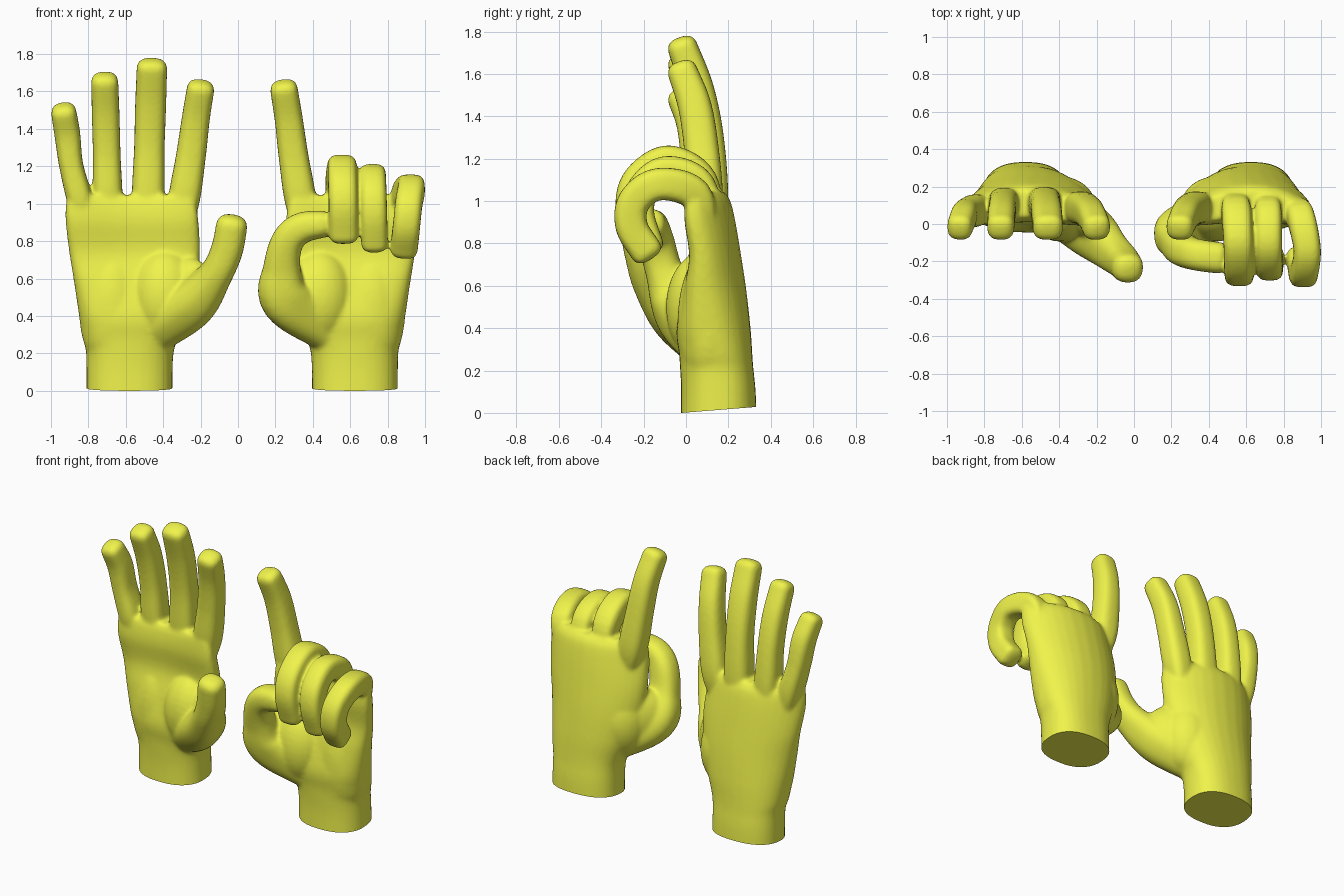
import bpy, bmesh, math
from mathutils import Vector, Matrix

if "Cube" in bpy.data.objects:
    bpy.data.objects.remove(bpy.data.objects["Cube"])

SIDES = 32
mat = bpy.data.materials.new("yellow")
mat.diffuse_color = (0.87, 0.90, 0.07, 1)
mat.use_nodes = True
mat.node_tree.nodes["Principled BSDF"].inputs["Base Color"].default_value = mat.diffuse_color


def superpoint(a, n):
    c, s = math.cos(a), math.sin(a)
    return (math.copysign(abs(c) ** (2 / n), c), math.copysign(abs(s) ** (2 / n), s))


def skin(bm, rings):
    # closed shell through a list of point rings
    loops = [[bm.verts.new(p) for p in r] for r in rings]
    faces = []
    for a, b in zip(loops, loops[1:]):
        for i in range(SIDES):
            j = (i + 1) % SIDES
            faces.append(bm.faces.new((a[i], a[j], b[j], b[i])))
    faces += [bm.faces.new(loops[0][::-1]), bm.faces.new(loops[-1])]
    bmesh.ops.recalc_face_normals(bm, faces=faces)


def spline(pts, steps=6):
    p = [Vector(q) for q in pts]
    p = [2 * p[0] - p[1]] + p + [2 * p[-1] - p[-2]]
    out = []
    for a, b, c, d in zip(p, p[1:], p[2:], p[3:]):
        for k in range(steps):
            t = k / steps
            out.append(0.5 * (2 * b + (c - a) * t + (2 * a - 5 * b + 4 * c - d) * t * t
                              + (3 * b - a - 3 * c + d) * t ** 3))
    return out + [p[-2]]


def tube(bm, pts, ref=(1, 0, 0), n=2.6, cap=0.05, fx=lambda x: x):
    # swept finger: points are x, y, z, half width, half depth
    q = spline([(fx(a[0]),) + tuple(a[1:]) for a in pts])
    ref, rings = Vector(ref), []

    def ring(c, t, w, d):
        s = (ref - ref.dot(t) * t).normalized()
        m = t.cross(s)
        r = []
        for i in range(SIDES):
            u, v = superpoint(math.tau * i / SIDES, n)
            r.append(c + s * w * u + m * d * v)
        return r

    for i, a in enumerate(q):
        t = (q[min(i + 1, len(q) - 1)].to_3d() - q[max(i - 1, 0)].to_3d()).normalized()
        rings.append(ring(a.to_3d(), t, a[3], a[4]))
    for ang in (25, 50, 70, 83):
        r = math.radians(ang)
        k = math.cos(r) ** 0.7
        rings.append(ring(a.to_3d() + t * cap * math.sin(r), t, a[3] * k, a[4] * k))
    skin(bm, rings)


def ball(bm, loc, radii, fx, turn=0):
    s = fx(1) - fx(0)
    m = (Matrix.Translation((fx(loc[0]), loc[1], loc[2])) @ Matrix.Rotation(turn * s, 4, 'Z')
         @ Matrix.Diagonal((*radii, 1)))
    bmesh.ops.create_uvsphere(bm, u_segments=28, v_segments=18, radius=1, matrix=m)


def palm(bm, fx):
    # z, centre x, half x, centre y, half y, arch
    prof = [(-0.08, -.58, .23, .155, .18, 0), (0.1, -.58, .23, .153, .176, 0),
            (0.21, -.578, .235, .145, .173, 0), (0.28, -.575, .255, .14, .173, .01),
            (0.4, -.56, .29, .13, .175, .025), (0.58, -.547, .33, .137, .148, .055),
            (0.74, -.553, .35, .143, .118, .07), (0.9, -.566, .356, .122, .112, .08),
            (1.0, -.572, .348, .115, .095, .082), (1.045, -.572, .325, .11, .07, .085)]
    rings = []
    for z, cx, hx, cy, hy, b in spline(prof, 4):
        r = []
        for i in range(SIDES):
            u, v = superpoint(math.tau * i / SIDES, 2.4)
            r.append(Vector((fx(cx + hx * u), cy + hy * v - b * u * u, z)))
        rings.append(r)
    skin(bm, rings)
    ball(bm, (-.39, .08, .5), (.19, .175, .26), fx)                     # thumb mound
    ball(bm, (-.67, .11, .43), (.18, .15, .34), fx)                     # heel of the palm
    ball(bm, (-.29, .055, .52), (.21, .11, .2), fx, math.radians(-38))  # thumb web


def straight(bm, x0, x1, x2, top, w0, w1, y0, fx):
    h = top - 1.0
    tube(bm, [(x0 + (-.57 - x0) * .12, y0 + .01, .8, w0 * .5, .04), (x0, y0, 1.0, w0, .084),
              (x1, y0 - .018, 1.0 + h * .38, w0 * .96, .082),
              ((x1 + x2) / 2, y0 * .48 - .003, 1.0 + h * .68, w1, .079),
              (x2, -.018, top - .05, w1 * .98, .071)], n=2.8, cap=.045, fx=fx)


def finish(name, bm):
    # fuse the parts, soften the joins, then cut the wrist flat
    me = bpy.data.meshes.new(name)
    bm.to_mesh(me)
    bm.free()
    ob = bpy.data.objects.new(name, me)
    bpy.context.collection.objects.link(ob)
    rm = ob.modifiers.new("fuse", 'REMESH')
    rm.mode, rm.voxel_size = 'VOXEL', 0.01
    sm = ob.modifiers.new("soften", 'SMOOTH')
    sm.factor, sm.iterations = 0.5, 16
    dg = bpy.context.evaluated_depsgraph_get()
    new = bpy.data.meshes.new_from_object(ob.evaluated_get(dg))
    ob.modifiers.clear()
    ob.data = new
    b = bmesh.new()
    b.from_mesh(new)
    cut = bmesh.ops.bisect_plane(b, geom=b.verts[:] + b.edges[:] + b.faces[:],
                                 plane_co=(0, -.02, 0), plane_no=(0, -.08, 1), clear_inner=True)
    edges = [e for e in cut['geom_cut'] if isinstance(e, bmesh.types.BMEdge)]
    bmesh.ops.holes_fill(b, edges=edges, sides=0)
    bmesh.ops.recalc_face_normals(b, faces=b.faces[:])
    b.to_mesh(new)
    b.free()
    new.materials.clear()
    new.materials.append(mat)
    bpy.ops.object.select_all(action='DESELECT')
    ob.select_set(True)
    bpy.context.view_layer.objects.active = ob
    bpy.ops.object.shade_smooth_by_angle(angle=math.radians(50))


same = lambda x: x
flip = lambda x: .045 - x

# open hand
bm = bmesh.new()
palm(bm, same)
straight(bm, -.842, -.892, -.932, 1.54, .067, .069, .075, same)
straight(bm, -.695, -.702, -.713, 1.705, .077, .074, .11, same)
straight(bm, -.482, -.474, -.46, 1.78, .085, .083, .115, same)
straight(bm, -.292, -.252, -.2, 1.665, .083, .075, .09, same)
tube(bm, [(-.45, .1, .32, .12, .12), (-.24, -.035, .47, .125, .14), (-.12, -.145, .62, .09, .11),
          (-.06, -.2, .75, .086, .09), (-.033, -.236, .885, .084, .08)], ref=(1, 0, -.3), n=2.4, cap=.055)
finish("open_hand", bm)

# pointing hand with curled fingers
bm = bmesh.new()
palm(bm, flip)
straight(bm, -.292, -.252, -.2, 1.665, .083, .075, .09, flip)


def curled(x0, x1, x2, w, path):
    n = len(path) - 1
    xs = [x0 + (x1 - x0) * i / 2 if i <= 2 else x1 + (x2 - x1) * (i - 2) / (n - 2)
          for i in range(n + 1)]
    tube(bm, [(x, y, z, w * (.55 if i == 0 else 1), .045 if i == 0 else .076)
              for i, (x, (y, z)) in enumerate(zip(xs, path))], n=3.4, cap=.04)


curled(.535, .556, .566, .078, [(.125, .85), (.075, 1.09), (-.08, 1.187), (-.215, 1.11), (-.257, .99), (-.216, .83)])
curled(.715, .72, .73, .071, [(.125, .85), (.065, 1.07), (-.09, 1.137), (-.2, 1.06), (-.226, .94), (-.18, .785)])
curled(.85, .926, .888, .073, [(.1, .83), (.045, 1.03), (-.13, 1.08), (-.245, 1.0), (-.257, .88), (-.185, .76)])
tube(bm, [(.49, .1, .32, .12, .12), (.26, -.03, .49, .125, .14), (.235, -.1, .66, .09, .1),
          (.265, -.14, .8, .087, .087), (.34, -.165, .87, .085, .083), (.46, -.182, .892, .084, .072)],
     ref=(0, 1, 0), n=2.5, cap=.04)
finish("pointing_hand", bm)
